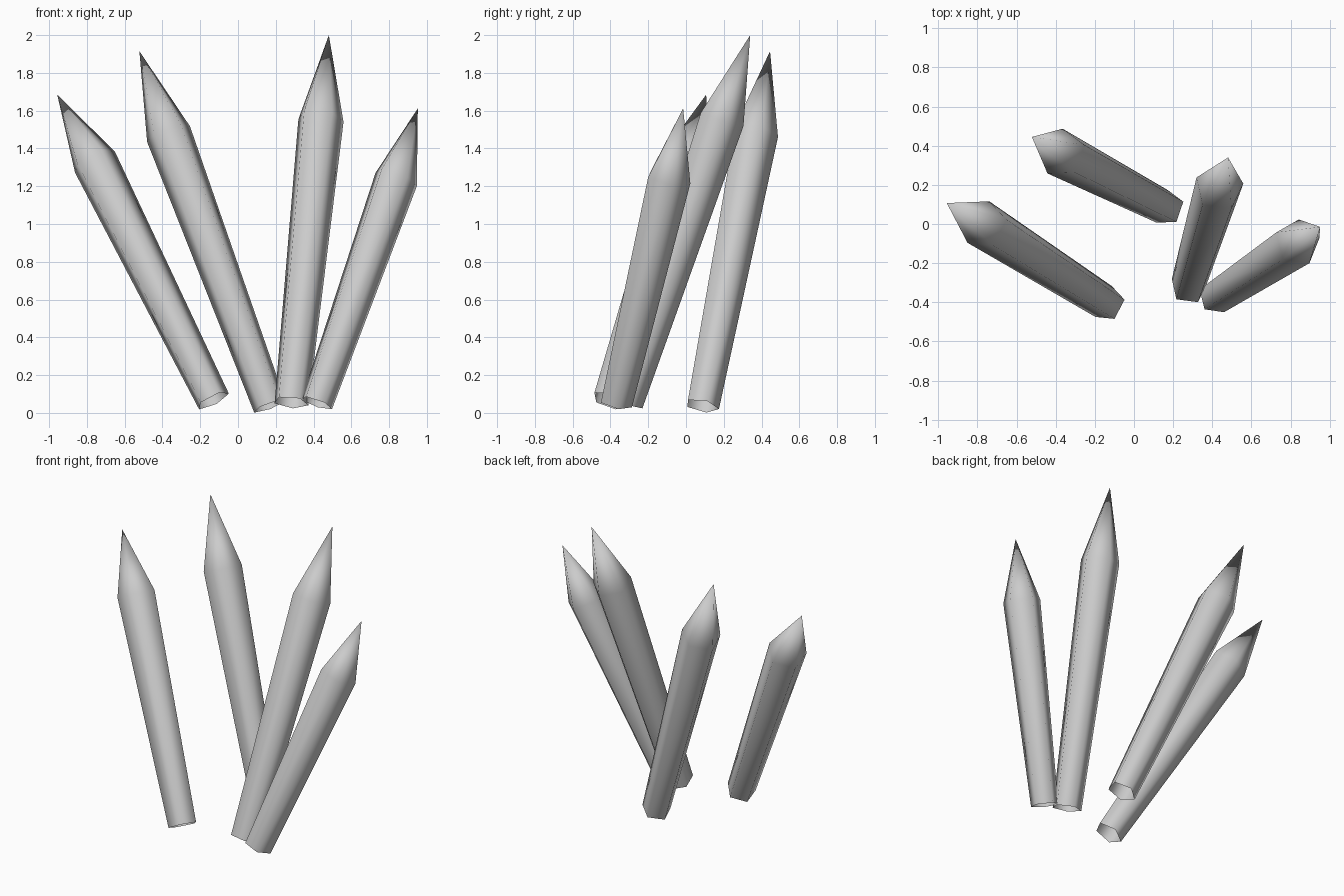
import bpy, bmesh
from math import cos, sin, radians, tau
from mathutils import Vector

cube = bpy.data.objects.get("Cube")
if cube:
    bpy.data.objects.remove(cube)

SIDES = 5

# Single plain material
grey = bpy.data.materials.new("pale_grey")
grey.use_nodes = True
colour = (0.6, 0.6, 0.6, 1)
grey.diffuse_color = colour
grey.node_tree.nodes["Principled BSDF"].inputs["Base Color"].default_value = colour


def spike(name, base, shoulder, tip, base_r, shoulder_r, roll):
    """Open five-sided shaft that flares to a shoulder and ends in a point."""
    base, shoulder, tip = Vector(base), Vector(shoulder), Vector(tip)
    turn = Vector((0, 0, 1)).rotation_difference(shoulder - base)
    bm = bmesh.new()

    def ring(centre, radius):
        angles = [radians(roll) + tau * i / SIDES for i in range(SIDES)]
        return [bm.verts.new(centre + turn @ Vector((radius * cos(a), radius * sin(a), 0)))
                for a in angles]

    low, high = ring(base, base_r), ring(shoulder, shoulder_r)
    point = bm.verts.new(tip)
    for i in range(SIDES):
        j = (i + 1) % SIDES
        bm.faces.new((low[i], low[j], high[j], high[i]))
        bm.faces.new((high[i], high[j], point))
    for face in bm.faces:
        face.smooth = True
    mesh = bpy.data.meshes.new(name)
    bm.to_mesh(mesh)
    bm.free()
    mesh.materials.append(grey)
    obj = bpy.data.objects.new(name, mesh)
    bpy.context.collection.objects.link(obj)
    return obj


# Four leaning spikes, fanned out from the ground
spike("right_front_spike", (-0.133, -0.407, 0.066), (-0.765, -0.005, 1.335),
      (-0.957, 0.107, 1.685), 0.094, 0.126, 81)
spike("right_back_spike", (0.168, 0.083, 0.037), (-0.369, 0.362, 1.483),
      (-0.522, 0.445, 1.915), 0.093, 0.127, 90)
spike("left_back_spike", (0.28, -0.32, 0.055), (0.435, 0.185, 1.56),
      (0.481, 0.34, 2.0), 0.095, 0.127, 83)
spike("left_front_spike", (0.415, -0.373, 0.052), (0.835, -0.095, 1.245),
      (0.952, -0.015, 1.612), 0.09, 0.122, 84)
